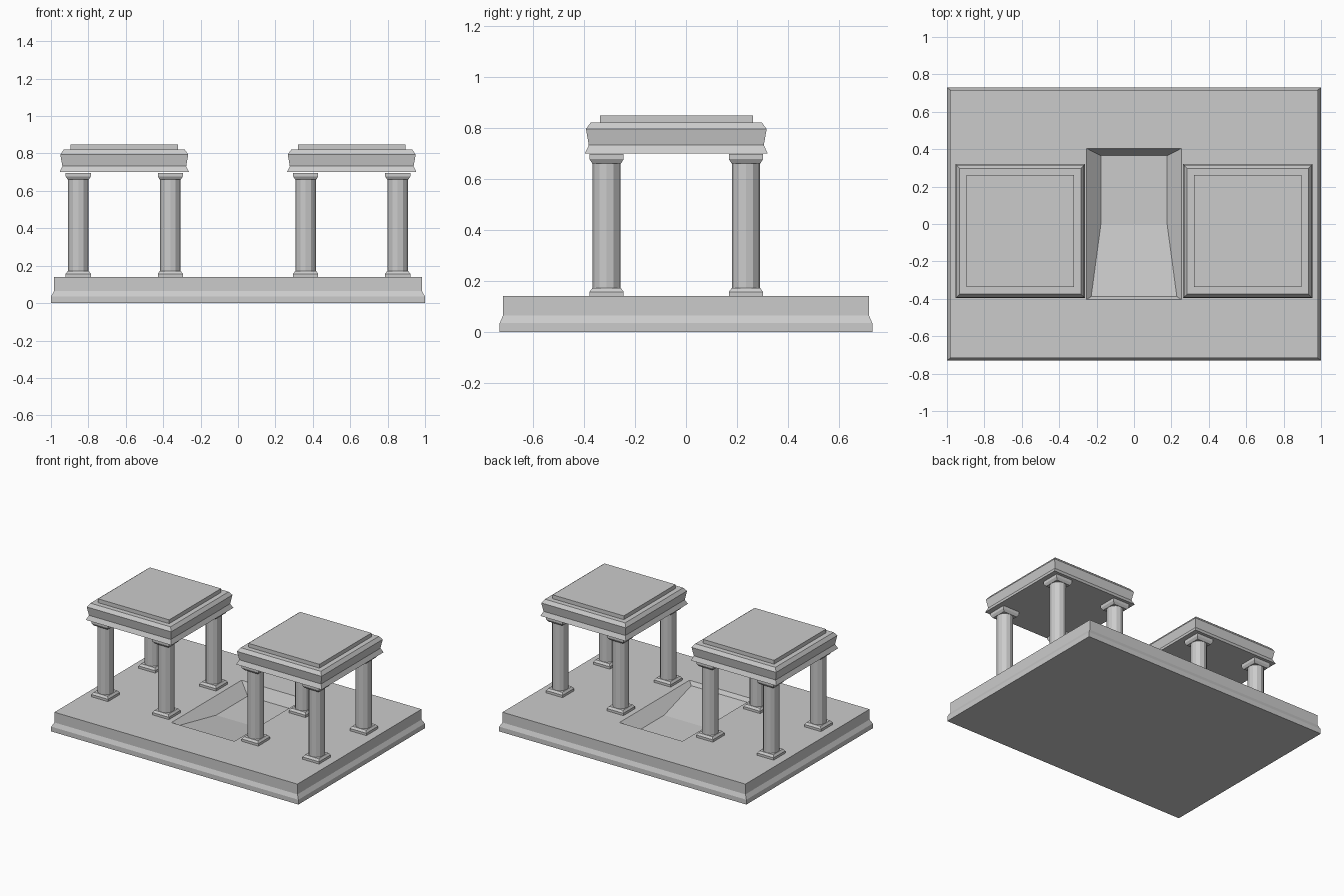
import bpy, bmesh
from math import pi, cos, sin

cube = bpy.data.objects.get("Cube")
if cube:
    bpy.data.objects.remove(cube, do_unlink=True)

stone = bpy.data.materials.new("grey_stone")
stone.use_nodes = True
stone.diffuse_color = (0.6, 0.6, 0.6, 1)
stone.node_tree.nodes["Principled BSDF"].inputs["Base Color"].default_value = (0.6, 0.6, 0.6, 1)


def finish(bm, name):
    bmesh.ops.recalc_face_normals(bm, faces=bm.faces)
    mesh = bpy.data.meshes.new(name)
    bm.to_mesh(mesh)
    bm.free()
    mesh.materials.append(stone)
    obj = bpy.data.objects.new(name, mesh)
    bpy.context.collection.objects.link(obj)
    return obj


def rectangle(hx, hy, z, cx=0, cy=0):
    return [(cx + sx * hx, cy + sy * hy, z) for sx, sy in ((-1, -1), (1, -1), (1, 1), (-1, 1))]


def circle(radius, z, cx, cy, sides=12):
    angles = [2 * pi * i / sides for i in range(sides)]
    return [(cx + radius * cos(a), cy + radius * sin(a), z) for a in angles]


def loft(bm, rings, cap_top=True):
    """Skin a stack of closed rings and return the last ring's vertices."""
    loops = [[bm.verts.new(p) for p in ring] for ring in rings]
    n = len(loops[0])
    for low, high in zip(loops, loops[1:]):
        for i in range(n):
            j = (i + 1) % n
            bm.faces.new((low[i], low[j], high[j], high[i]))
    bm.faces.new(loops[0][::-1])
    if cap_top:
        bm.faces.new(loops[-1])
    return loops[-1]


# Plinth with a sunken ramped basin
TOP, DEPTH = 0.14, 0.08
bm = bmesh.new()
plinth = [rectangle(1, 0.73, 0), rectangle(1, 0.73, 0.035),
          rectangle(0.983, 0.717, 0.065), rectangle(0.983, 0.717, TOP),
          rectangle(0.255, 0.405, TOP)]
fl, fr, br, bl = loft(bm, plinth, cap_top=False)


def basin_pair(y, sink):
    x = 0.255 - 0.078 * sink
    return [bm.verts.new((s * x, y, TOP - DEPTH * sink)) for s in (-1, 1)]


ramp_l, ramp_r = basin_pair(-0.388, 1 / 3)
mid_l, mid_r = basin_pair(0, 1)
back_l, back_r = basin_pair(0.365, 1)
for face in ((fl, fr, ramp_r, ramp_l), (ramp_l, ramp_r, mid_r, mid_l),
             (mid_l, mid_r, back_r, back_l), (back_l, back_r, br, bl),
             (fl, ramp_l, mid_l, back_l, bl), (fr, ramp_r, mid_r, back_r, br)):
    bm.faces.new(face)
finish(bm, "plinth")

# Two pavilions, each with four columns and a moulded roof
CY = -0.038
for side, cx in (("left", 0.608), ("right", -0.608)):
    bm = bmesh.new()
    outline = ((0.346, 0.70), (0.331, 0.732), (0.342, 0.795), (0.324, 0.82),
               (0.288, 0.82), (0.288, 0.848))
    loft(bm, [rectangle(h, h + 0.012, z, cx, CY) for h, z in outline])
    finish(bm, side + "_roof")

    for row, oy in (("front", -0.273), ("back", 0.273)):
        for place, ox in (("plus", 0.246), ("minus", -0.246)):
            x, y = cx + ox, CY + oy
            label = f"{side}_{row}_{place}"
            # Column shaft
            bm = bmesh.new()
            loft(bm, [circle(0.055, 0.16, x, y), circle(0.055, 0.675, x, y)])
            finish(bm, label + "_column_shaft")
            # Square base and capital
            bm = bmesh.new()
            loft(bm, [rectangle(h, h, z, x, y) for h, z in
                      ((0.067, TOP), (0.067, 0.157), (0.056, 0.172))])
            finish(bm, label + "_column_base")
            bm = bmesh.new()
            loft(bm, [rectangle(h, h, z, x, y) for h, z in
                      ((0.056, 0.66), (0.067, 0.677), (0.067, 0.697))])
            finish(bm, label + "_column_capital")
